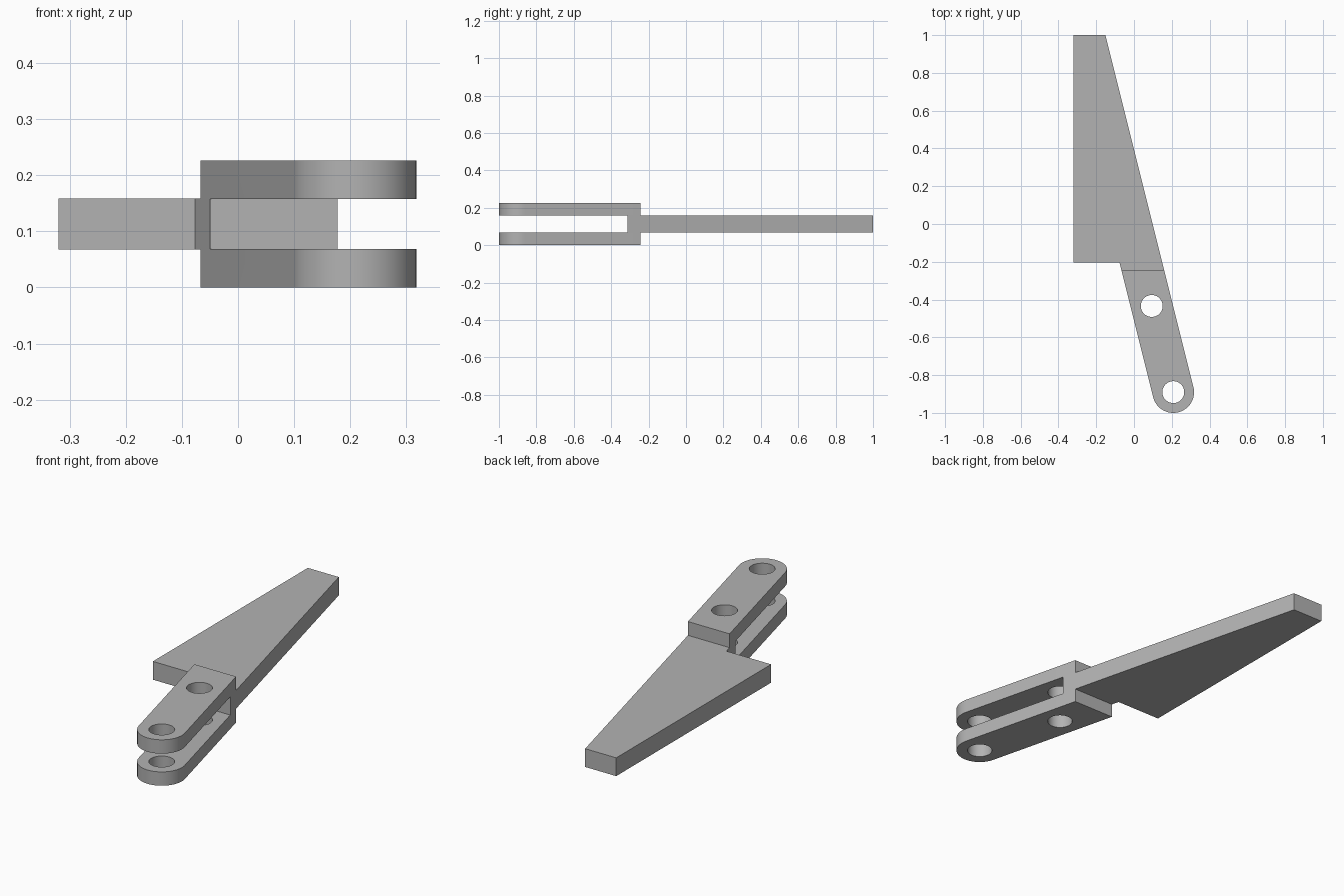
import bpy, bmesh, math
from mathutils import Vector

cube = bpy.data.objects.get("Cube")
if cube:
    bpy.data.objects.remove(cube, do_unlink=True)

grey = bpy.data.materials.new("plain grey")
grey.use_nodes = True
colour = (0.45, 0.45, 0.45, 1)
grey.diffuse_color = colour
grey.node_tree.nodes["Principled BSDF"].inputs["Base Color"].default_value = colour

HEIGHT = 0.226                 # full height of the fork
LOW, HIGH = 0.068, 0.158       # underside and top of the blade
TIP = Vector((0.208, -0.89))   # centre of the rounded fork tip
RADIUS = 0.11
SLOPE = math.atan(0.25)        # lean of the fork
AXIS = Vector((-math.sin(SLOPE), math.cos(SLOPE)))


def prism(name, outline, z0, z1):
    """Extrude a flat outline into a solid."""
    bm = bmesh.new()
    face = bm.faces.new([bm.verts.new((x, y, z0)) for x, y in outline])
    top = bmesh.ops.extrude_face_region(bm, geom=[face])["geom"]
    moved = [v for v in top if isinstance(v, bmesh.types.BMVert)]
    bmesh.ops.translate(bm, verts=moved, vec=(0, 0, z1 - z0))
    bmesh.ops.recalc_face_normals(bm, faces=bm.faces)
    mesh = bpy.data.meshes.new(name)
    bm.to_mesh(mesh)
    bm.free()
    mesh.materials.append(grey)
    obj = bpy.data.objects.new(name, mesh)
    bpy.context.collection.objects.link(obj)
    return obj


def arc(centre, radius, start, end, count):
    angles = [start + (end - start) * i / count for i in range(count + 1)]
    return [(centre.x + radius * math.cos(a), centre.y + radius * math.sin(a)) for a in angles]


def block(name, y0, y1, z0, z1):
    return prism(name, [(-1, y0), (1, y0), (1, y1), (-1, y1)], z0, z1)


def edge_x(point, y):
    """Follow the lean of the fork from a point to the given y."""
    return point[0] - (y - point[1]) * math.tan(SLOPE)


# Whole silhouette: rounded fork tip, leaning sides and tapered blade
tip = arc(TIP, RADIUS, SLOPE - math.pi, SLOPE, 32)
outline = tip + [(edge_x(tip[-1], 1), 1), (-0.32, 1), (-0.32, -0.205),
                 (edge_x(tip[0], -0.205), -0.205)]
body = prism("forked_blade", outline, 0, HEIGHT)

# Cutters: blade thinning above and below, fork slot, two pin holes
cutters = [
    block("cut_above_blade", -0.243, 2, HIGH, 1),
    block("cut_below_blade", -0.243, 2, -1, LOW),
    block("cut_fork_slot", -2, -0.313, LOW, HIGH),
]
for name, distance in (("cut_tip_hole", 0), ("cut_inner_hole", 0.47)):
    circle = arc(TIP + AXIS * distance, 0.058, 0, math.tau, 40)[:-1]
    cutters.append(prism(name, circle, -1, 1))

for cutter in cutters:
    cutter.hide_render = True
    mod = body.modifiers.new(cutter.name, 'BOOLEAN')
    mod.operation = 'DIFFERENCE'
    mod.solver = 'EXACT'
    mod.object = cutter

# Bake the cuts and remove the cutters
bpy.context.view_layer.update()
graph = bpy.context.evaluated_depsgraph_get()
result = bpy.data.meshes.new_from_object(body.evaluated_get(graph))
body.modifiers.clear()
body.data = result
for cutter in cutters:
    bpy.data.objects.remove(cutter, do_unlink=True)

# Smooth the round walls, keep the edges sharp
bpy.ops.object.select_all(action='DESELECT')
body.select_set(True)
bpy.context.view_layer.objects.active = body
bpy.ops.object.shade_smooth_by_angle(angle=math.radians(30))
